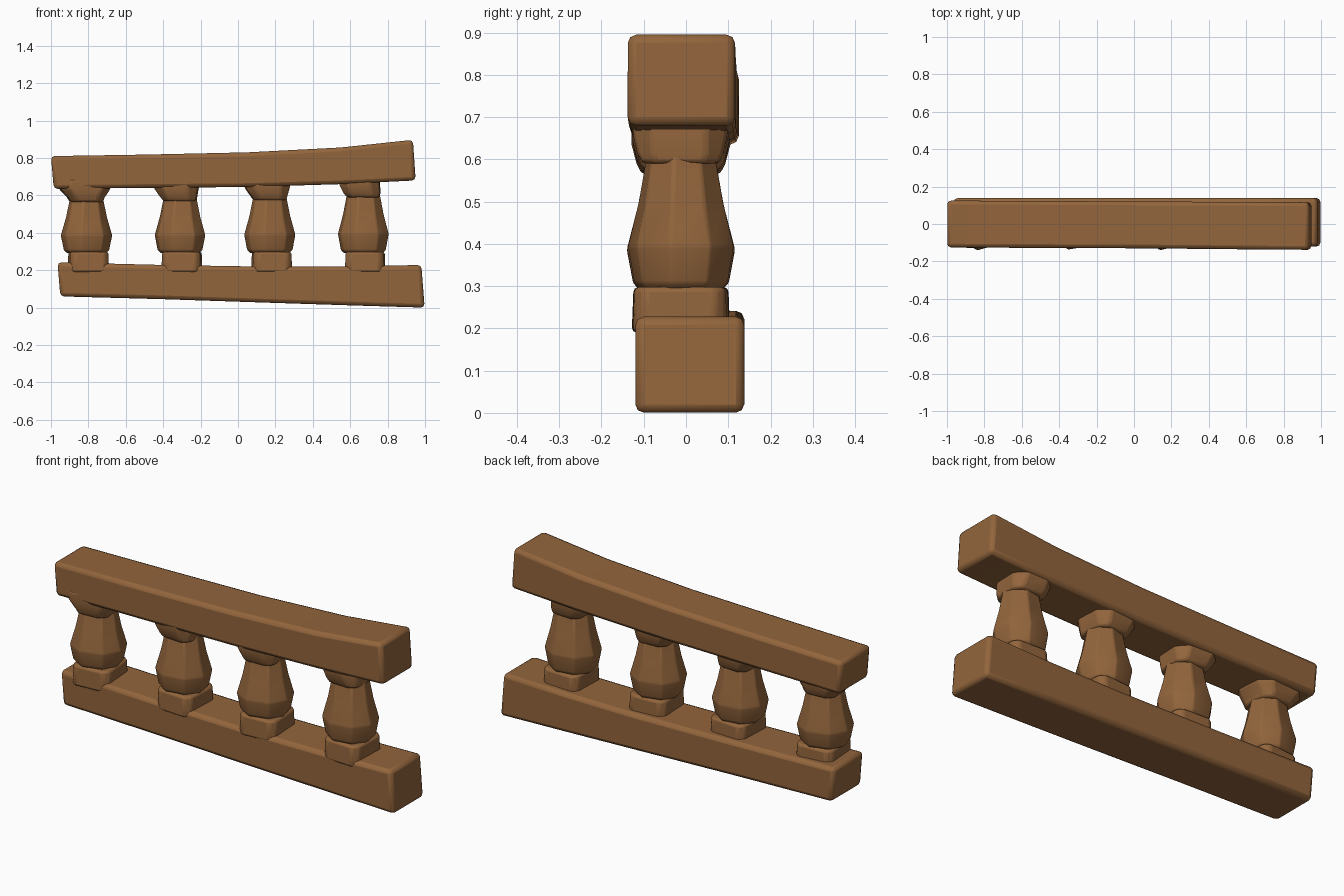
import bpy
import bmesh
from math import radians
from mathutils import Matrix, Vector

cube = bpy.data.objects.get("Cube")
if cube:
    bpy.data.objects.remove(cube, do_unlink=True)

wood = bpy.data.materials.new("warm_brown_wood")
wood.use_nodes = True
COLOUR = (0.29, 0.13, 0.045, 1)
wood.diffuse_color = COLOUR
wood.node_tree.nodes["Principled BSDF"].inputs["Base Color"].default_value = COLOUR


def loft(name, rings, bevel, angle=25):
    """Skin a stack of equal-sized rings, cap both ends and soften the edges."""
    bm = bmesh.new()
    loops = [[bm.verts.new(p) for p in ring] for ring in rings]
    n = len(loops[0])
    for a, b in zip(loops, loops[1:]):
        for i in range(n):
            j = (i + 1) % n
            bm.faces.new((a[i], a[j], b[j], b[i]))
    bm.faces.new(loops[0])
    bm.faces.new(loops[-1])
    bmesh.ops.recalc_face_normals(bm, faces=bm.faces)
    mesh = bpy.data.meshes.new(name)
    bm.to_mesh(mesh)
    bm.free()
    mesh.materials.append(wood)
    obj = bpy.data.objects.new(name, mesh)
    bpy.context.collection.objects.link(obj)
    mod = obj.modifiers.new("soft_edges", "BEVEL")
    mod.width = bevel
    mod.segments = 2
    mod.limit_method = "ANGLE"
    mod.angle_limit = radians(angle)
    bpy.ops.object.select_all(action="DESELECT")
    obj.select_set(True)
    bpy.context.view_layer.objects.active = obj
    bpy.ops.object.shade_smooth_by_angle(angle=radians(40))
    return obj


def rail(name, stations):
    """Each station: x at bottom, x at top, front y, back y, bottom z, top z."""
    rings = [[(xb, y0, z0), (xb, y1, z0), (xt, y1, z1), (xt, y0, z1)]
             for xb, xt, y0, y1, z0, z1 in stations]
    return loft(name, rings, 0.02)


def clipped_ring(centre, hx, hy, clip, yaw):
    """Rectangle with clipped corners, turned about the vertical."""
    c = clip * min(hx, hy)
    pts = [(hx, c - hy), (hx, hy - c), (hx - c, hy), (c - hx, hy),
           (-hx, hy - c), (-hx, c - hy), (c - hx, -hy), (hx - c, -hy)]
    turn = Matrix.Rotation(radians(yaw), 3, "Z")
    return [Vector(centre) + turn @ Vector((x, y, 0)) for x, y in pts]


# Warped handrail and sagging foot rail
rail("top_rail", [
    (-0.985, -1.0, -0.125, 0.125, 0.635, 0.81),
    (-0.5, -0.5, -0.128, 0.123, 0.64, 0.818),
    (0.05, 0.05, -0.13, 0.12, 0.645, 0.83),
    (0.55, 0.55, -0.135, 0.118, 0.66, 0.856),
    (0.95, 0.935, -0.138, 0.116, 0.68, 0.897)])
rail("bottom_rail", [
    (-0.95, -0.965, -0.115, 0.138, 0.06, 0.242),
    (-0.4, -0.4, -0.118, 0.138, 0.045, 0.228),
    (0.2, 0.2, -0.12, 0.138, 0.025, 0.218),
    (0.6, 0.6, -0.12, 0.138, 0.012, 0.22),
    (0.998, 0.98, -0.12, 0.138, 0.0, 0.228)])

# Balusters: x, neck height, capital lean, capital half width, turn
BALUSTERS = [(-0.81, 0.565, -0.01, 0.135, 4), (-0.31, 0.57, -0.02, 0.118, -3),
             (0.17, 0.575, -0.015, 0.12, 3), (0.67, 0.59, -0.02, 0.108, -2)]
Y = -0.012
# Height fraction and half width of the belly
BELLY = [(0, 0.1), (0.05, 0.115), (0.32, 0.13), (0.65, 0.104), (1, 0.084)]

for i, (x, neck, lean, half, yaw) in enumerate(BALUSTERS, 1):
    foot = 0.292
    loft(f"baluster_base_{i}", [
        clipped_ring((x + 0.01, Y, 0.19), 0.106, 0.112, 0.25, yaw),
        clipped_ring((x + 0.01, Y, 0.298), 0.102, 0.108, 0.25, yaw)], 0.012)
    loft(f"baluster_body_{i}", [
        clipped_ring((x, Y, foot + t * (neck + 0.02 - foot)), r, r * 0.9, 0.586, yaw + 12)
        for t, r in BELLY], 0.006, 14)
    loft(f"baluster_capital_{i}", [
        clipped_ring((x + 0.0, Y, neck), 0.086, 0.09, 0.35, yaw),
        clipped_ring((x + lean * 0.4, Y, neck + 0.025), 0.098, 0.102, 0.4, yaw),
        clipped_ring((x + lean, Y, neck + 0.07), half, 0.112, 0.45, yaw),
        clipped_ring((x + lean, Y, neck + 0.12), half, 0.112, 0.45, yaw)], 0.01)
